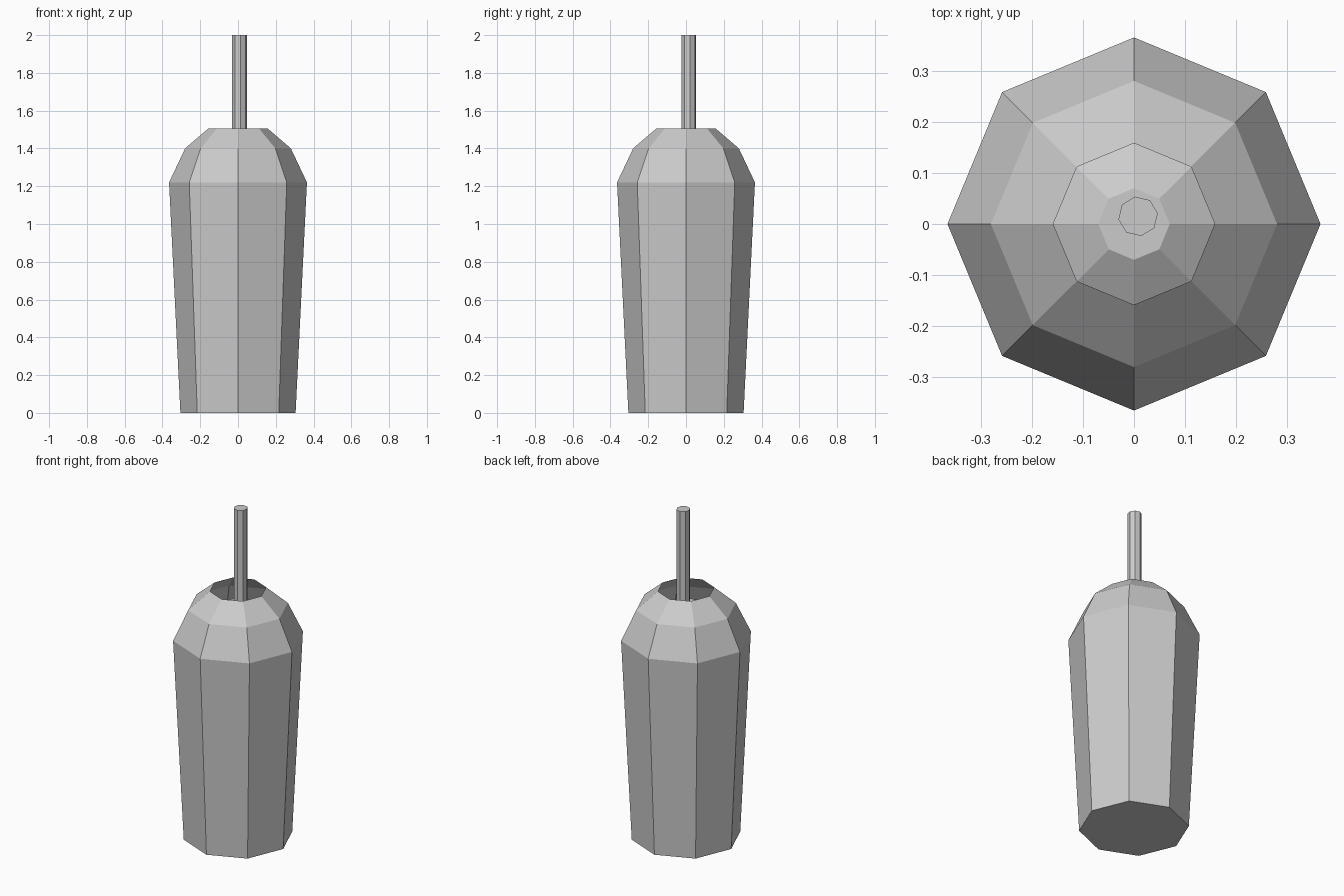
import bpy, bmesh
from math import cos, sin, pi, radians

if "Cube" in bpy.data.objects:
    bpy.data.objects.remove(bpy.data.objects["Cube"])


def lathe(name, profile, center=(0, 0), turn=0, sides=8, cap_bottom=False, cap_top=False):
    """Flat-faced solid of revolution from (radius, height) pairs."""
    bm = bmesh.new()
    rings = []
    for r, z in profile:
        angles = [turn + 2 * pi * i / sides for i in range(sides)]
        rings.append([bm.verts.new((center[0] + r * cos(a), center[1] + r * sin(a), z))
                      for a in angles])
    for low, high in zip(rings, rings[1:]):
        for i in range(sides):
            j = (i + 1) % sides
            bm.faces.new((low[i], low[j], high[j], high[i]))
    if cap_bottom:
        bm.faces.new(rings[0][::-1])
    if cap_top:
        bm.faces.new(rings[-1])
    mesh = bpy.data.meshes.new(name)
    bm.to_mesh(mesh)
    bm.free()
    obj = bpy.data.objects.new(name, mesh)
    bpy.context.collection.objects.link(obj)
    return obj


# Tapered cup with a closed base
lathe("cup", [(0.305, 0), (0.365, 1.22)], cap_bottom=True)

# Domed lid with an open hole
lathe("dome_lid", [(0.365, 1.22), (0.28, 1.40), (0.158, 1.505)])

# Mounded drink seen through the hole
lathe("drink_topping", [(0.36, 1.22), (0.25, 1.32), (0.07, 1.42)], cap_top=True)

# Straight straw, slightly off centre
lathe("straw", [(0.039, 0.10), (0.039, 2.0)], center=(0.008, 0.015),
      turn=radians(9), cap_bottom=True, cap_top=True)
